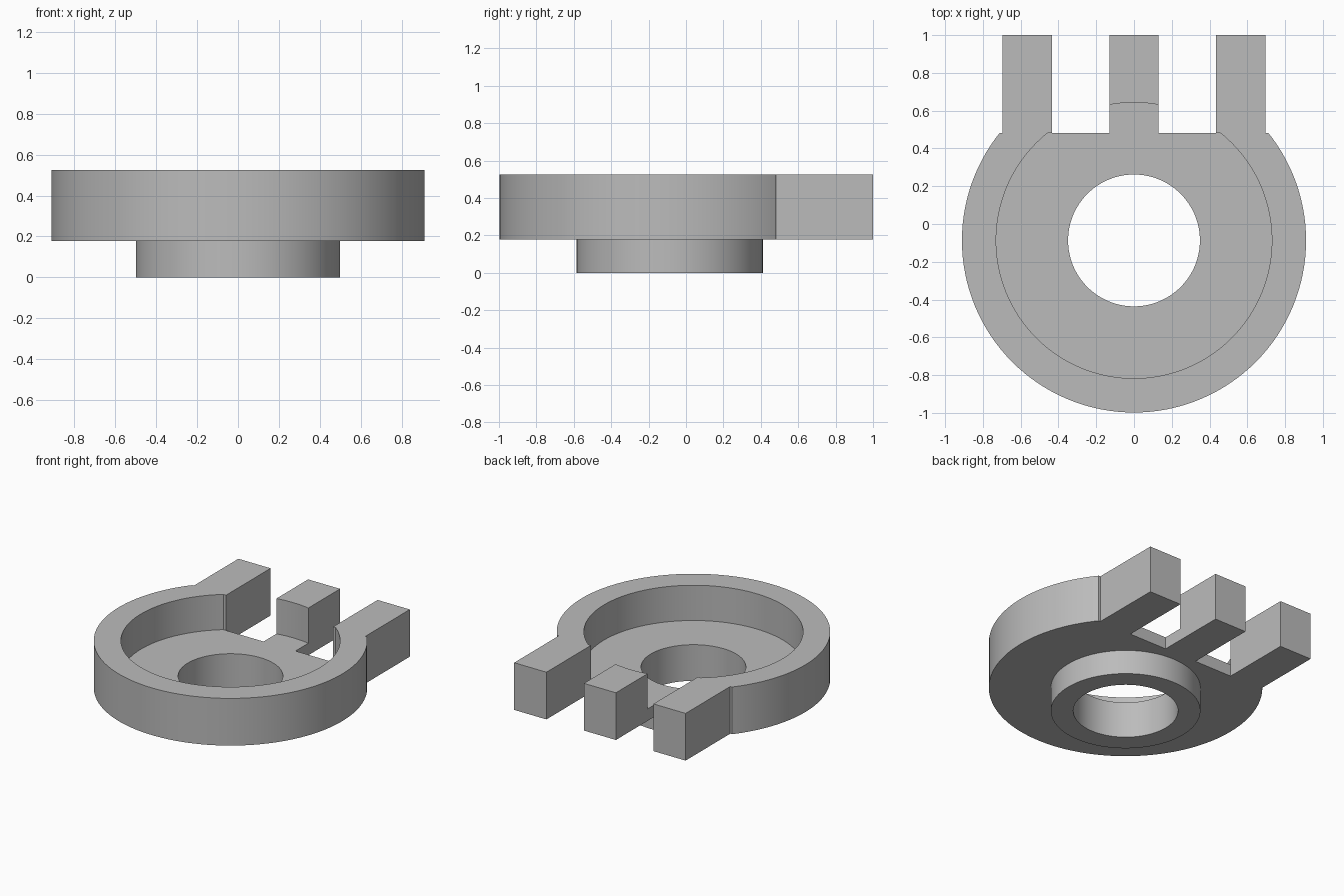
import bpy
import math

cube = bpy.data.objects.get("Cube")
if cube:
    bpy.data.objects.remove(cube, do_unlink=True)

CY = -0.087                    # centre of the round housing
BASE, FLOOR, TOP = 0.178, 0.266, 0.525
FLAT, BACK = 0.482, 1.0        # flat rear edge and tab ends

grey = bpy.data.materials.new("plain grey")
grey.use_nodes = True
colour = (0.5, 0.5, 0.5, 1)
grey.diffuse_color = colour
grey.node_tree.nodes["Principled BSDF"].inputs["Base Color"].default_value = colour


def cylinder(name, radius, z0, z1):
    bpy.ops.mesh.primitive_cylinder_add(vertices=128, radius=radius, depth=z1 - z0,
                                        location=(0, CY, (z0 + z1) / 2))
    return finish(name)


def box(name, x0, x1, y0, y1, z0, z1):
    bpy.ops.mesh.primitive_cube_add(size=1, location=((x0 + x1) / 2, (y0 + y1) / 2, (z0 + z1) / 2))
    bpy.context.object.scale = (x1 - x0, y1 - y0, z1 - z0)
    return finish(name)


def finish(name):
    obj = bpy.context.object
    obj.name = name
    bpy.ops.object.transform_apply(location=True, rotation=True, scale=True)
    obj.data.materials.append(grey)
    return obj


def combine(target, tool, operation):
    mod = target.modifiers.new(tool.name, "BOOLEAN")
    mod.object, mod.operation, mod.solver = tool, operation, "EXACT"
    bpy.context.view_layer.objects.active = target
    bpy.ops.object.modifier_apply(modifier=mod.name)
    bpy.data.objects.remove(tool, do_unlink=True)


# Round housing with a flat rear edge
housing = cylinder("housing", 0.911, BASE, TOP)
combine(housing, box("rear_cut", -1, 1, FLAT, 1.2, 0, 1), "DIFFERENCE")

# Middle tab, hollowed together with the housing by the round recess
combine(housing, box("middle_tab", -0.13, 0.13, 0.4, BACK, BASE, TOP), "UNION")
combine(housing, cylinder("recess", 0.73, FLOOR, 1), "DIFFERENCE")

# Side tabs butt against the flat rear edge
for side, x0 in (("right", -0.697), ("left", 0.435)):
    combine(housing, box(side + "_tab", x0, x0 + 0.262, FLAT, BACK, BASE, TOP), "UNION")

# Collar underneath, then the bore through everything
combine(housing, cylinder("collar", 0.498, 0, BASE + 0.04), "UNION")
combine(housing, cylinder("bore", 0.349, -0.5, 1), "DIFFERENCE")

# Smooth round walls, crisp edges
bpy.ops.object.select_all(action="DESELECT")
housing.select_set(True)
bpy.context.view_layer.objects.active = housing
bpy.ops.object.shade_smooth_by_angle(angle=math.radians(30))
